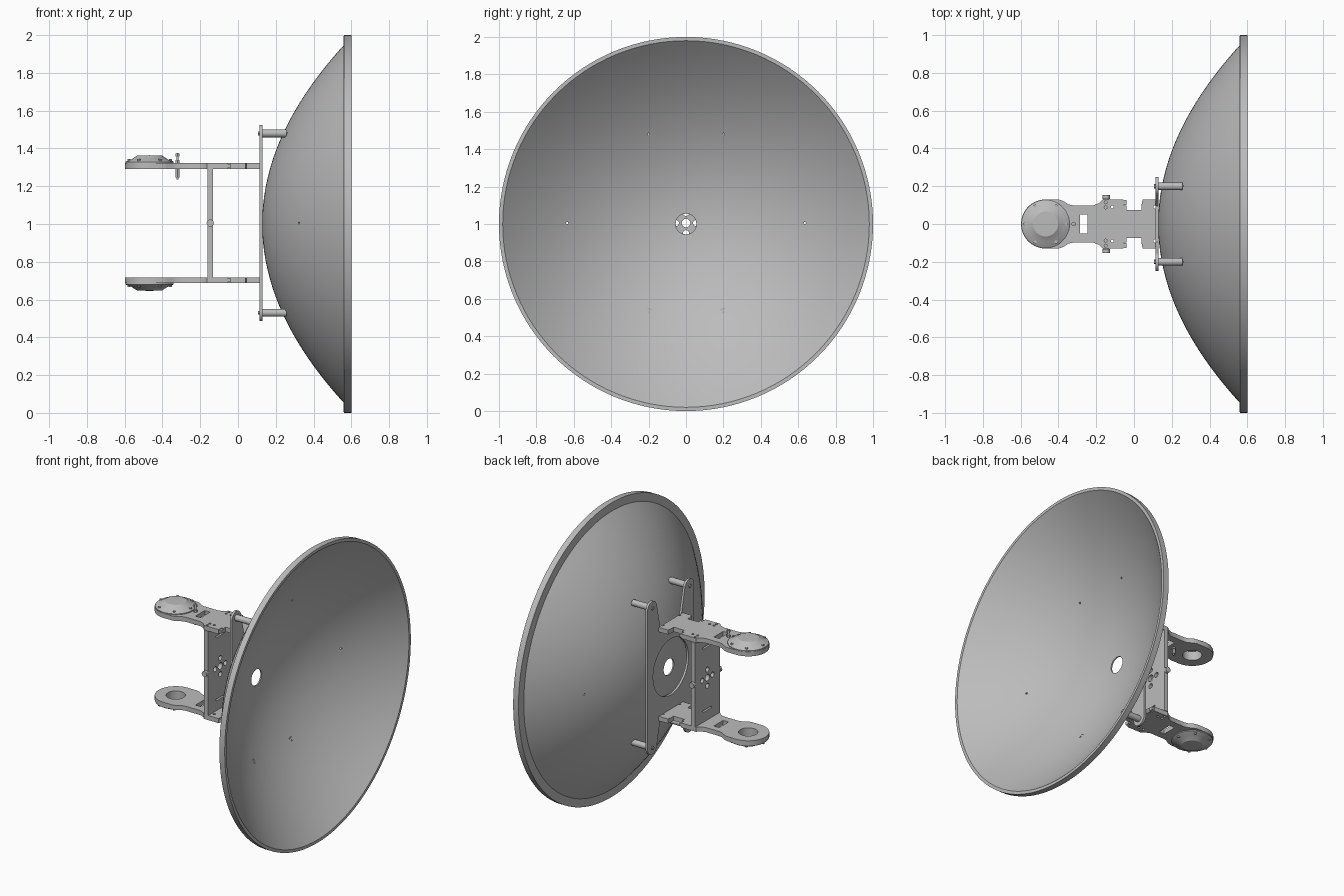
import bpy, bmesh
from math import pi, cos, sin, radians
from mathutils import Matrix, Vector

cube = bpy.data.objects.get("Cube")
if cube:
    bpy.data.objects.remove(cube, do_unlink=True)

grey = bpy.data.materials.new("light grey metal")
grey.use_nodes = True
GREY = (0.5, 0.5, 0.5, 1)
grey.diffuse_color = GREY
grey.node_tree.nodes["Principled BSDF"].inputs["Base Color"].default_value = GREY

MID = 1.005           # height of the dish axis
ARM_Z = 0.287         # inner face of each arm above the axis
ARM_T = 0.031
FEED_X = -0.468
TURN = {"x": Matrix.Rotation(pi / 2, 4, "Y"),
        "y": Matrix.Rotation(-pi / 2, 4, "X"),
        "z": Matrix.Identity(4)}


def finish(bm, name, smooth=True):
    bmesh.ops.recalc_face_normals(bm, faces=bm.faces)
    me = bpy.data.meshes.new(name)
    bm.to_mesh(me)
    bm.free()
    me.materials.append(grey)
    ob = bpy.data.objects.new(name, me)
    bpy.context.collection.objects.link(ob)
    if smooth:
        shade(ob)
    return ob


def shade(ob):
    bpy.ops.object.select_all(action="DESELECT")
    ob.select_set(True)
    bpy.context.view_layer.objects.active = ob
    bpy.ops.object.shade_smooth_by_angle(angle=radians(25))


def add_rod(bm, centre, axis, r, length, sides=20):
    bmesh.ops.create_cone(bm, cap_ends=True, segments=sides, radius1=r, radius2=r,
                          depth=length, matrix=Matrix.Translation(centre) @ TURN[axis])


def add_box(bm, centre, size):
    bmesh.ops.create_cube(bm, size=1, matrix=Matrix.Translation(centre)
                          @ Matrix.Diagonal((*size, 1)))


def rod(name, *args, **kw):
    bm = bmesh.new()
    add_rod(bm, *args, **kw)
    return finish(bm, name)


def lathe(name, points, axis, steps):
    """Spin a closed outline of 3D points about an axis."""
    bm = bmesh.new()
    vs = [bm.verts.new(p) for p in points]
    es = [bm.edges.new((a, b)) for a, b in zip(vs, vs[1:] + vs[:1])]
    bmesh.ops.spin(bm, geom=vs + es, cent=(0, 0, 0), axis=axis, angle=2 * pi, steps=steps)
    bmesh.ops.remove_doubles(bm, verts=bm.verts, dist=1e-5)
    bmesh.ops.dissolve_degenerate(bm, edges=bm.edges, dist=1e-6)
    return finish(bm, name)


def plate(name, points, push):
    """Extrude a flat outline of 3D points into a plate."""
    bm = bmesh.new()
    face = bm.faces.new([bm.verts.new(p) for p in points])
    new = bmesh.ops.extrude_face_region(bm, geom=[face])["geom"]
    bmesh.ops.translate(bm, vec=push, verts=[v for v in new if isinstance(v, bmesh.types.BMVert)])
    return finish(bm, name, False)


def cut(ob, bm):
    """Cut the solids in bm out of an object."""
    tool = finish(bm, "cutter", False)
    tool.hide_render = True
    mod = ob.modifiers.new("holes", "BOOLEAN")
    mod.operation, mod.solver, mod.object = "DIFFERENCE", "EXACT", tool
    ev = ob.evaluated_get(bpy.context.evaluated_depsgraph_get())
    me = bpy.data.meshes.new_from_object(ev)
    ob.modifiers.clear()
    ob.data = me
    bpy.data.objects.remove(tool, do_unlink=True)
    shade(ob)


def arc(cx, cy, r, a0, a1, n):
    return [(cx + r * cos(radians(a0 + (a1 - a0) * i / n)),
             cy + r * sin(radians(a0 + (a1 - a0) * i / n))) for i in range(n + 1)]


# Parabolic dish with a rolled rim and a centre hole
def bowl(r):
    return 0.128 + 0.482 * r * r


N = 28
inner = [0.055 + (0.98 - 0.055) * i / N for i in range(N + 1)]
outer = [0.945 + (0.055 - 0.945) * i / N for i in range(N + 1)]
prof = [(bowl(r) + 0.009, r) for r in inner] + [(0.6, 1.0), (0.56, 1.0)]
prof += [(bowl(r), r) for r in outer]
dish = lathe("dish", [(x, 0, r) for x, r in prof], (1, 0, 0), 128)
dish.location.z = 1.0
bm = bmesh.new()
posts = [(y, MID + s * 0.475) for y in (-0.2, 0.2) for s in (-1, 1)]
for y, z in posts + [(-0.635, MID), (0.635, MID)]:
    add_rod(bm, (0.3, y, z), "x", 0.006, 0.3, 8)
cut(dish, bm)

# Mounting plate behind the dish: four rounded ears and a round opening
quarter = [(0.095, 0.29), (0.115, 0.32)] + arc(0.2, 0.47, 0.05, 170, 0, 12)
upper = quarter + [(y, -z) for y, z in reversed(quarter)]
outline = upper + [(-y, -z) for y, z in upper]
back = plate("mounting_plate", [(0.114, y, MID + z) for y, z in outline], (0.015, 0, 0))
bm = bmesh.new()
add_rod(bm, (0.12, 0, MID), "x", 0.19, 0.1, 64)
cut(back, bm)

# Posts from the ears to the dish, with bolt heads
for y, z in posts:
    rod("dish_post", (0.19, y, z), "x", 0.021, 0.135)
    rod("post_bolt", (0.111, y, z), "x", 0.012, 0.01, sides=6)

# Upper and lower arms with their feed covers
half = arc(FEED_X, 0, 0.13, 180, 90, 16)
half += [(-0.40, 0.13), (-0.375, 0.122), (-0.345, 0.103), (-0.32, 0.098), (-0.215, 0.098),
         (-0.185, 0.11), (-0.165, 0.13), (-0.055, 0.13), (-0.055, 0.098), (-0.04, 0.098),
         (-0.04, 0.075), (0.04, 0.075), (0.04, 0.098), (0.045, 0.13), (0.115, 0.13)]
arm_outline = half + [(x, -y) for x, y in reversed(half[1:])]

for side, s in (("upper", 1), ("lower", -1)):
    z0 = MID + s * ARM_Z
    zt = z0 + s * ARM_T
    zm = (z0 + zt) / 2
    arm = plate(side + "_arm", [(x, y, z0) for x, y in arm_outline], (0, 0, s * ARM_T))
    bm = bmesh.new()
    add_rod(bm, (FEED_X, 0, zm), "z", 0.06, 0.1, 40)
    add_box(bm, (-0.265, 0, zm), (0.04, 0.1, 0.1))
    for y in (-1, 1):
        for x, off in ((-0.115, 0.09), (0.11, 0.09), (-0.15, 0.115), (-0.15, 0.088)):
            add_rod(bm, (x, y * off, zm), "z", 0.008, 0.1, 12)
    cut(arm, bm)

    # Hollow feed cover
    shell = [(0.062, 0), (0.127, 0), (0.127, 0.006), (0.122, 0.01), (0.098, 0.018),
             (0.066, 0.039), (0, 0.041), (0, 0.033), (0.062, 0.031)]
    cover = lathe(side + "_feed_cover", [(r, 0, s * h) for r, h in shell], (0, 0, 1), 48)
    cover.location = (FEED_X, 0, zt)
    for i in range(6):
        a = i * pi / 3
        rod(side + "_cover_bolt", (FEED_X + 0.11 * cos(a), 0.11 * sin(a), zt + s * 0.011),
            "z", 0.009, 0.018, sides=6)

    # Small lugs beside the arm notch
    for y in (-0.113, 0.113):
        bm = bmesh.new()
        add_box(bm, (-0.047, y, zm), (0.016, 0.026, 0.02))
        finish(bm, side + "_arm_lug", False)

# Cross plate joining the arms, with a hole pattern and two slots
bm = bmesh.new()
add_box(bm, (-0.147, 0, MID), (0.028, 0.27, 2 * ARM_Z))
cross = finish(bm, "cross_plate", False)
bm = bmesh.new()
add_rod(bm, (-0.147, 0, MID), "x", 0.023, 0.1)
for i in range(4):
    a = i * pi / 2
    add_rod(bm, (-0.147, 0.055 * cos(a), MID + 0.055 * sin(a)), "x", 0.017, 0.1)
for s in (-1, 1):
    add_box(bm, (-0.147, 0, MID + s * 0.215), (0.1, 0.09, 0.012))
cut(cross, bm)

# Side knobs on the cross plate
for s in (-1, 1):
    rod("side_knob", (-0.147, s * 0.143, MID), "y", 0.019, 0.02)

# Adjusting bolt with nuts through the upper arm
rod("adjusting_bolt", (-0.32, 0, 1.305), "z", 0.006, 0.14, sides=12)
for z, h in ((1.262, 0.03), (1.285, 0.012), (1.331, 0.014), (1.366, 0.016)):
    rod("adjusting_nut", (-0.32, 0, z), "z", 0.012, h, sides=6)
